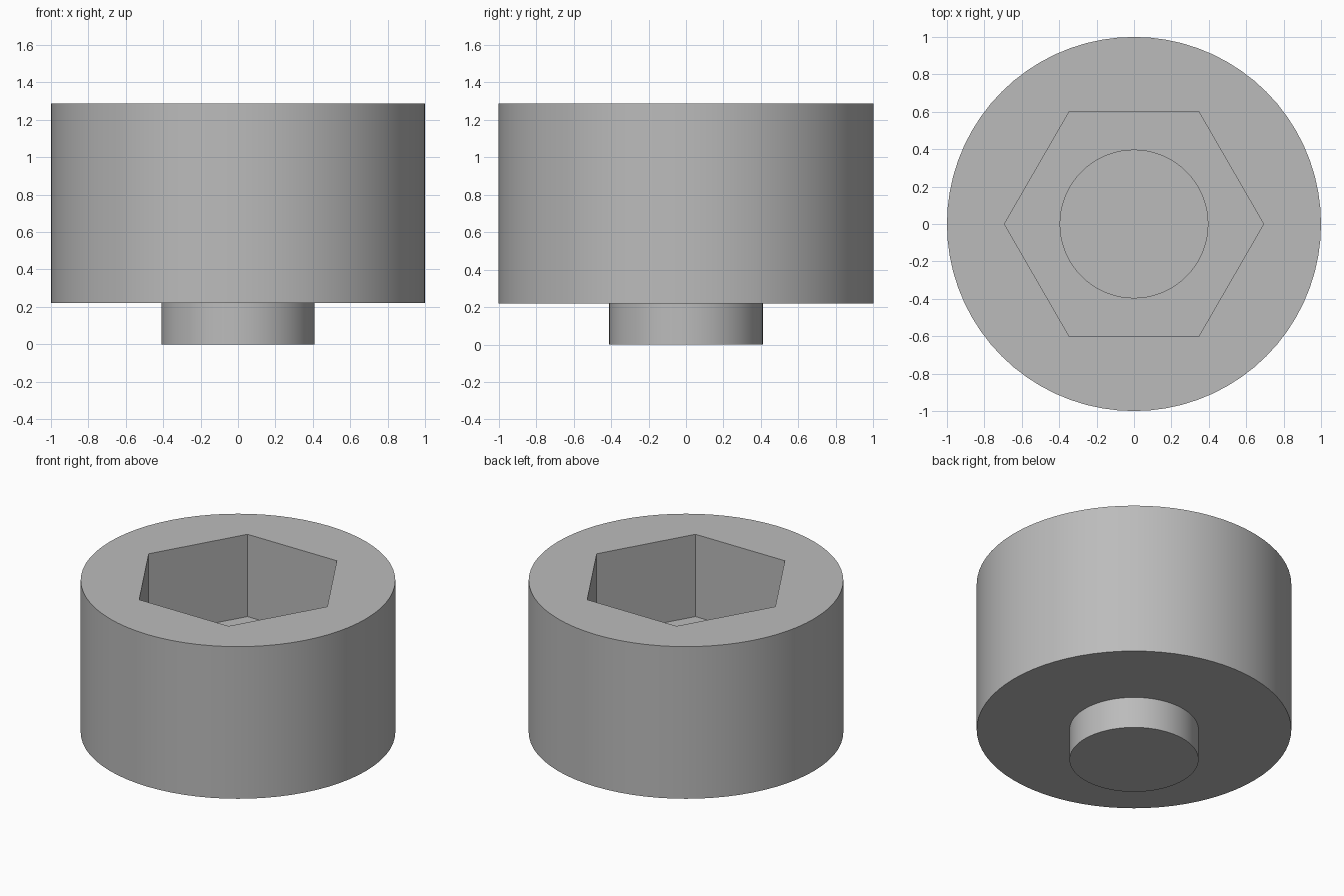
import bpy, bmesh
from math import cos, sin, tau, radians

cube = bpy.data.objects.get("Cube")
if cube:
    bpy.data.objects.remove(cube, do_unlink=True)

SIDES = 72
HEAD_R, COLLAR_R, BORE_R, HEX_R = 1.0, 0.41, 0.395, 0.693
TOP_Z, FLOOR_Z, HEAD_Z = 1.287, 0.71, 0.22

grey = bpy.data.materials.new("plain grey")
grey.use_nodes = True
colour = (0.5, 0.5, 0.5, 1)
grey.diffuse_color = colour
grey.node_tree.nodes["Principled BSDF"].inputs["Base Color"].default_value = colour

bm = bmesh.new()


def ring(radius, z, sides=SIDES):
    """Closed loop of edges at height z."""
    verts = [bm.verts.new((radius * cos(tau * i / sides), radius * sin(tau * i / sides), z))
             for i in range(sides)]
    return [bm.edges.new((verts[i - 1], verts[i])) for i in range(sides)]


def wall(a, b):
    bmesh.ops.bridge_loops(bm, edges=a + b)


def flat(outer, inner):
    bmesh.ops.triangle_fill(bm, edges=outer + inner, use_beauty=True, normal=(0, 0, 1))


# Outer head and the narrow collar below it
head_top, head_base = ring(HEAD_R, TOP_Z), ring(HEAD_R, HEAD_Z)
collar_top, collar_base = ring(COLLAR_R, HEAD_Z), ring(COLLAR_R, 0)
# Hexagonal socket and the through bore
hex_top, hex_floor = ring(HEX_R, TOP_Z, 6), ring(HEX_R, FLOOR_Z, 6)
bore_top, bore_base = ring(BORE_R, FLOOR_Z), ring(BORE_R, 0)

for a, b in ((head_top, head_base), (collar_top, collar_base),
             (hex_top, hex_floor), (bore_top, bore_base), (collar_base, bore_base)):
    wall(a, b)
for outer, inner in ((head_top, hex_top), (head_base, collar_top), (hex_floor, bore_top)):
    flat(outer, inner)

bmesh.ops.recalc_face_normals(bm, faces=bm.faces)
mesh = bpy.data.meshes.new("socket_head_bushing")
bm.to_mesh(mesh)
bm.free()
mesh.materials.append(grey)

bushing = bpy.data.objects.new("socket_head_bushing", mesh)
bpy.context.collection.objects.link(bushing)
bpy.context.view_layer.objects.active = bushing
bushing.select_set(True)
bpy.ops.object.shade_smooth_by_angle(angle=radians(30))
